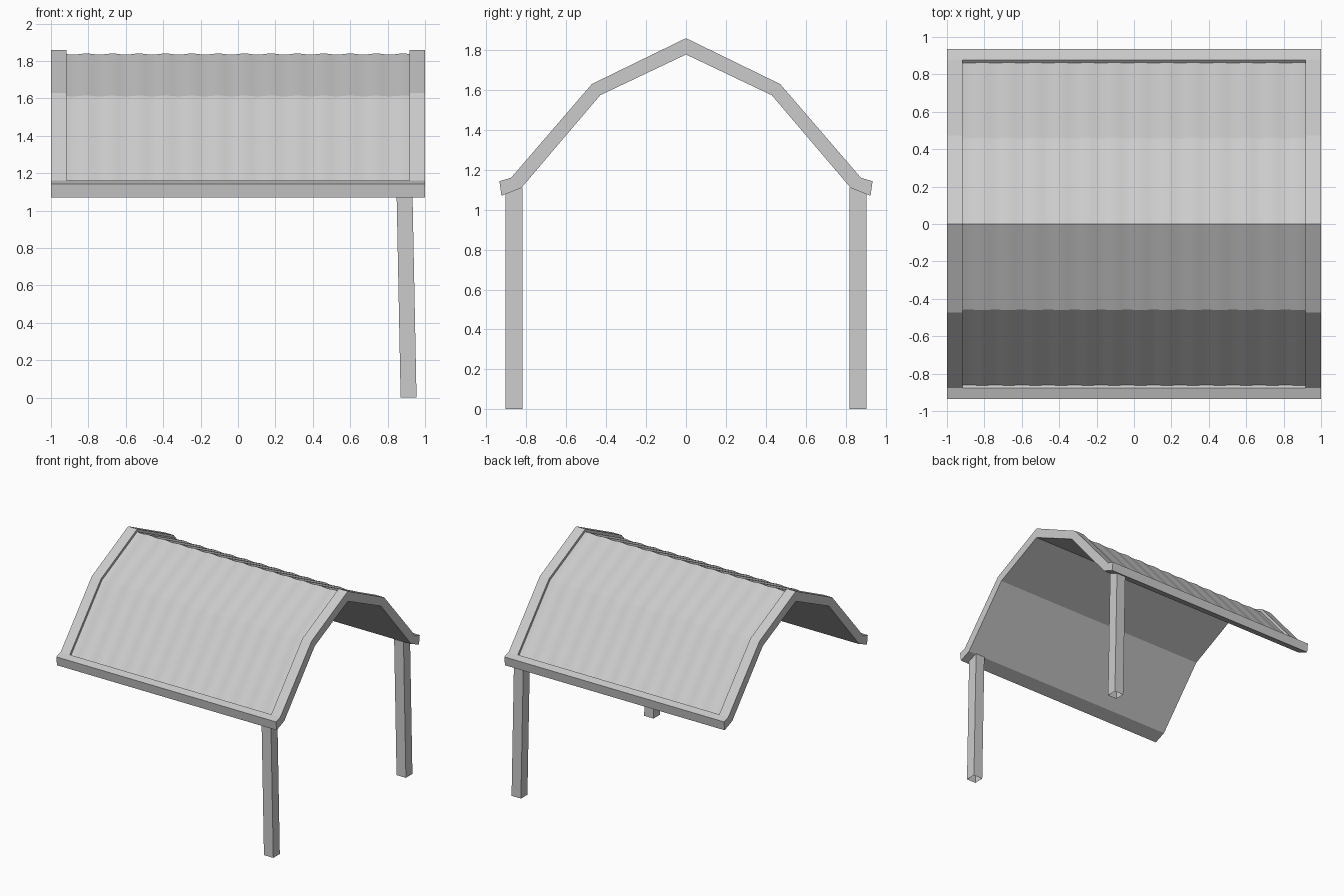
import bpy, bmesh
from math import sin, pi
from mathutils import Vector

cube = bpy.data.objects.get("Cube")
if cube:
    bpy.data.objects.remove(cube, do_unlink=True)

grey = bpy.data.materials.new("light_grey")
grey.use_nodes = True
grey.diffuse_color = (0.6, 0.6, 0.6, 1)
grey.node_tree.nodes["Principled BSDF"].inputs["Base Color"].default_value = (0.6, 0.6, 0.6, 1)


def finish(bm, name):
    """Clean the mesh and link it as a named object."""
    bmesh.ops.remove_doubles(bm, verts=bm.verts, dist=1e-5)
    bmesh.ops.recalc_face_normals(bm, faces=bm.faces)
    mesh = bpy.data.meshes.new(name)
    bm.to_mesh(mesh)
    bm.free()
    mesh.materials.append(grey)
    ob = bpy.data.objects.new(name, mesh)
    bpy.context.collection.objects.link(ob)
    return ob


# Roof half section as (y, z): eave, lip, fold, ridge, and the recessed panel line
EAVE, LIP, FOLD, RIDGE = (.935, 1.143), (.877, 1.16), (.472, 1.63), (0, 1.86)
PANEL = [(.862, 1.147), (.459, 1.613), (0, 1.837)]
UNDER = [(.43, 1.574), (.825, 1.11), (.925, 1.07)]


def section(depth):
    """Closed roof profile; depth 0 is the frame, 1 is the recessed panel."""
    inset = [Vector(a).lerp(Vector(b), depth) for a, b in zip((LIP, FOLD, RIDGE), PANEL)]
    half = [EAVE, LIP] + inset
    top = half + [(-y, z) for y, z in reversed(half[:-1])]
    below = [(-y, z) for y, z in reversed(UNDER)] + [(0, 1.778)] + UNDER
    return top + below


# Roof: frame at both ends, shallow corrugated panel between
INNER, WAVES, STEPS = .917, 13, 8
stations = [(-1, 0), (-INNER, 0)]
n = WAVES * STEPS
for i in range(n + 1):
    stations.append((INNER * (2 * i / n - 1), 1 + .13 * sin(2 * pi * i / STEPS)))
stations += [(INNER, 0), (1, 0)]

bm = bmesh.new()
rings = [[bm.verts.new((x, y, z)) for y, z in section(d)] for x, d in stations]
for a, b in zip(rings, rings[1:]):
    for j in range(len(a)):
        k = (j + 1) % len(a)
        # The frame rises straight out of the panel, so skip the unchanged outline
        if (a[j].co - b[j].co).length + (a[k].co - b[k].co).length > 1e-5:
            bm.faces.new((a[j], a[k], b[k], b[j]))
bm.faces.new(rings[0])
bm.faces.new(rings[-1])
bmesh.ops.dissolve_degenerate(bm, edges=bm.edges, dist=1e-5)
roof = finish(bm, "roof")
bpy.ops.object.select_all(action='DESELECT')
roof.select_set(True)
bpy.context.view_layer.objects.active = roof
bpy.ops.object.shade_smooth_by_angle(angle=pi / 12)

# Two open-ended posts at one end, splayed slightly outward
for name, side in (("front_post", -1), ("back_post", 1)):
    bm = bmesh.new()
    bmesh.ops.create_cube(bm, size=1)
    for v in bm.verts:
        upper = v.co.z > 0
        v.co = ((.89 if upper else .912) + v.co.x * .085,
                side * .862 + v.co.y * .085, 1.112 if upper else 0)
    bm.faces.ensure_lookup_table()
    bottom = [f for f in bm.faces if f.calc_center_median().z < .01]
    bmesh.ops.delete(bm, geom=bottom, context='FACES_ONLY')
    finish(bm, name)
